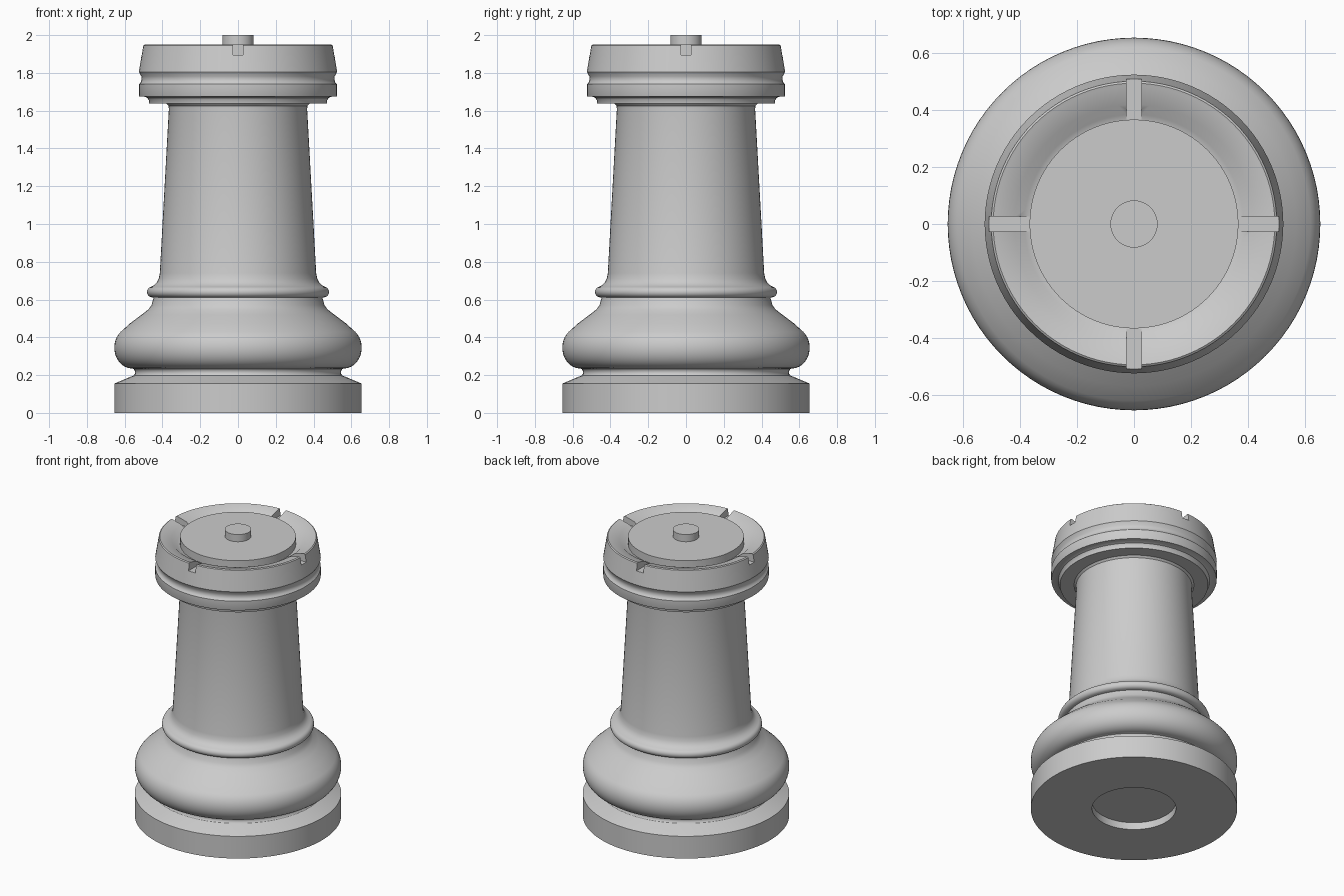
import bpy, bmesh, math
from mathutils import Matrix

cube = bpy.data.objects.get("Cube")
if cube:
    bpy.data.objects.remove(cube, do_unlink=True)

grey = bpy.data.materials.new("stone grey")
grey.use_nodes = True
colour = (0.6, 0.6, 0.6, 1)
grey.diffuse_color = colour
grey.node_tree.nodes["Principled BSDF"].inputs["Base Color"].default_value = colour


def arc(cr, cz, rr, rz, start, end, steps=8):
    """Elliptical arc in the profile plane, angles in degrees."""
    angles = [math.radians(start + (end - start) * i / steps) for i in range(steps + 1)]
    return [(cr + rr * math.cos(a), cz + rz * math.sin(a)) for a in angles]


def finish(name, bm):
    mesh = bpy.data.meshes.new(name)
    bmesh.ops.recalc_face_normals(bm, faces=bm.faces)
    bm.to_mesh(mesh)
    bm.free()
    mesh.materials.append(grey)
    obj = bpy.data.objects.new(name, mesh)
    bpy.context.collection.objects.link(obj)
    return obj


def smooth(obj):
    bpy.ops.object.select_all(action="DESELECT")
    obj.select_set(True)
    bpy.context.view_layer.objects.active = obj
    bpy.ops.object.shade_smooth_by_angle(angle=math.radians(32))


def lathe(name, profile, steps=96):
    bm = bmesh.new()
    verts = [bm.verts.new((r, 0, z)) for r, z in profile]
    edges = [bm.edges.new(pair) for pair in zip(verts, verts[1:])]
    bmesh.ops.spin(bm, geom=verts + edges, axis=(0, 0, 1), cent=(0, 0, 0),
                   angle=math.tau, steps=steps, use_duplicate=False)
    bmesh.ops.remove_doubles(bm, verts=bm.verts, dist=0.0005)
    obj = finish(name, bm)
    smooth(obj)
    return obj


# Plinth with a round recess underneath, topped by the bulging foot
lathe("base", [(0, 0.05), (0.266, 0.05), (0.266, 0), (0.655, 0), (0.655, 0.155),
               (0.56, 0.195)]
      + arc(0.56, 0.215, 0.015, 0.02, 270, 90, 6)
      + arc(0.56, 0.345, 0.095, 0.11, -85, 50, 14)
      + [(0.57, 0.475), (0.51, 0.52), (0.475, 0.547), (0.458, 0.57), (0.447, 0.61)])

# Bead ring, tapered shaft and the small flare under the crown
lathe("shaft", [(0.447, 0.61)]
      + arc(0.455, 0.64, 0.027, 0.028, -80, 75)
      + [(0.445, 0.675), (0.43, 0.69), (0.42, 0.71), (0.414, 0.74), (0.366, 1.61),
         (0.368, 1.625), (0.38, 1.637)])

# Crown with collar, groove and a moat around the central disc
crown = lathe("crown", [(0, 1.637), (0.47, 1.637), (0.472, 1.655), (0.48, 1.668),
                        (0.495, 1.674), (0.523, 1.675), (0.525, 1.68), (0.525, 1.74),
                        (0.515, 1.75), (0.51, 1.765), (0.512, 1.782), (0.525, 1.805),
                        (0.502, 1.945), (0.495, 1.95), (0.485, 1.947),
                        (0.42, 1.93), (0.385, 1.902), (0.367, 1.897),
                        (0.367, 1.95), (0, 1.95)])

# Four slots cut across the rim
bm = bmesh.new()
for i in range(4):
    place = (Matrix.Rotation(i * math.pi / 2, 4, "Z")
             @ Matrix.Translation((0.468, 0, 1.995))
             @ Matrix.Diagonal((0.2, 0.053, 0.2, 1)))
    bmesh.ops.create_cube(bm, size=1, matrix=place)
cutter = finish("slot_cutter", bm)
cutter.hide_render = True
cutter.hide_viewport = True
slots = crown.modifiers.new("slots", "BOOLEAN")
slots.operation = "DIFFERENCE"
slots.solver = "EXACT"
slots.object = cutter

# Round stud on top
lathe("top_stud", [(0.083, 1.95), (0.083, 2), (0, 2)], 48)
